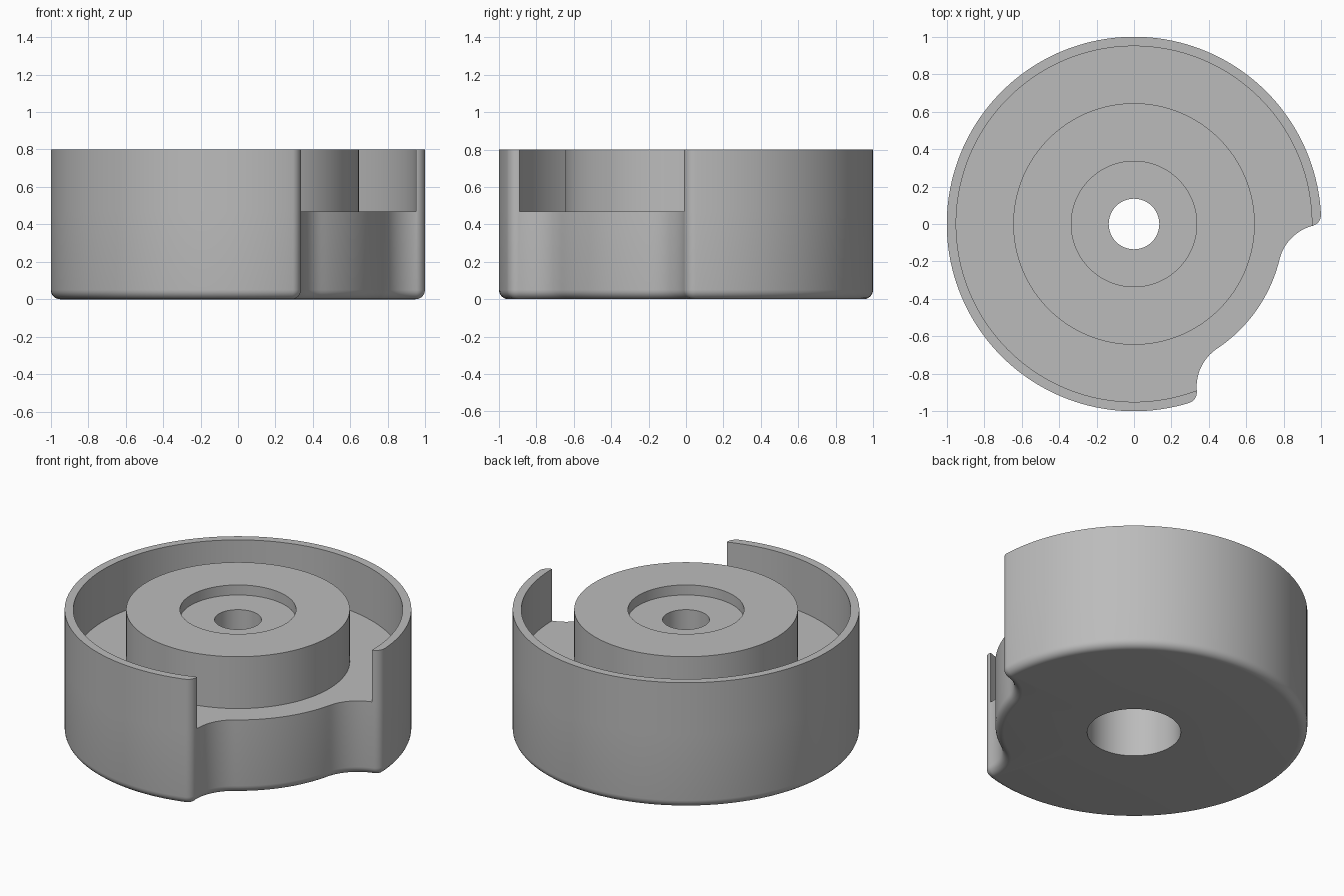
import bpy
import bmesh
from math import radians, cos, sin, acos, atan2, pi
from mathutils import Vector

if "Cube" in bpy.data.objects:
    bpy.data.objects.remove(bpy.data.objects["Cube"], do_unlink=True)

# Main dimensions
HEIGHT, FLOOR, RECESS, BORE_STEP = 0.8, 0.47, 0.736, 0.45
OUTER, INNER, VALLEY, HUB = 1.0, 0.95, 0.8, 0.645
COVE, CORNER, ROUND = 0.246, 0.06, 0.05
NOTCH_AXIS = radians(-35)
COVE_ANGLE = radians(21.3)


def polar(r, a):
    return Vector((r * cos(a), r * sin(a)))


def arc(centre, r, a, b, steps):
    return [centre + polar(r, a + (b - a) * i / steps) for i in range(steps + 1)]


# Centres of the concave cove and the convex corner, tangent to each other
cove_r, corner_r = VALLEY + COVE, OUTER - CORNER
corner_angle = COVE_ANGLE + acos(
    (cove_r ** 2 + corner_r ** 2 - (COVE + CORNER) ** 2) / (2 * cove_r * corner_r))
cove_c, corner_c = polar(cove_r, COVE_ANGLE), polar(corner_r, corner_angle)
link = corner_c - cove_c
link_angle = atan2(link.y, link.x)


def outline(inset):
    """Closed notched outline as (point, carries_wall) pairs."""
    zero = Vector((0, 0))
    low = arc(zero, VALLEY - inset, 0, COVE_ANGLE, 12)
    low += arc(cove_c, COVE + inset, COVE_ANGLE + pi, link_angle, 14)[1:]
    high = arc(corner_c, CORNER - inset, link_angle - pi, corner_angle, 10)
    high += arc(zero, OUTER - inset, corner_angle, pi, 64)[1:]
    half = [(p, False) for p in low] + [(p, True) for p in high]
    mirrored = [(Vector((p.x, -p.y)), w) for p, w in reversed(half[1:-1])]
    return half + mirrored


base = outline(0)


def circle_ring(r, z):
    return [(*(p.normalized() * r), z) for p, _ in base]


def outline_ring(inset, z):
    return [(*p, z) for p, _ in outline(inset)]


def wall_ring(r, z):
    """Wall points at radius r (None keeps the outline); notch stays at floor."""
    return [(*(p.normalized() * r if r else p), z) if wall else (*p, FLOOR)
            for p, wall in base]


# Stepped bore and rounded bottom edge
rings = [circle_ring(0.135, RECESS), circle_ring(0.135, BORE_STEP),
         circle_ring(0.27, BORE_STEP), circle_ring(0.27, 0)]
for i in range(7):
    t = i / 6 * pi / 2
    rings.append(outline_ring(ROUND * (1 - sin(t)), ROUND * (1 - cos(t))))
# Outer skin, rim wall, floor, hub and recess
rings += [outline_ring(0, FLOOR), wall_ring(None, HEIGHT),
          wall_ring(INNER, HEIGHT), wall_ring(INNER, FLOOR),
          circle_ring(HUB, FLOOR), circle_ring(HUB, HEIGHT),
          circle_ring(0.335, HEIGHT), circle_ring(0.335, RECESS)]

# Loft all rings into one closed body
bm = bmesh.new()
loops = [[bm.verts.new(p) for p in ring] for ring in rings]
n = len(base)
for k, a in enumerate(loops):
    b = loops[(k + 1) % len(loops)]
    for i in range(n):
        j = (i + 1) % n
        bm.faces.new((a[i], a[j], b[j], b[i]))
bmesh.ops.remove_doubles(bm, verts=bm.verts, dist=0.0001)
bmesh.ops.recalc_face_normals(bm, faces=bm.faces)
mesh = bpy.data.meshes.new("notched_cup_body")
bm.to_mesh(mesh)
bm.free()

body = bpy.data.objects.new("notched_cup_body", mesh)
bpy.context.collection.objects.link(body)
body.rotation_euler.z = NOTCH_AXIS

# Plain grey material
grey = bpy.data.materials.new("plain_grey")
grey.use_nodes = True
colour = (0.5, 0.5, 0.5, 1)
grey.diffuse_color = colour
grey.node_tree.nodes["Principled BSDF"].inputs["Base Color"].default_value = colour
mesh.materials.append(grey)

bpy.ops.object.select_all(action="DESELECT")
body.select_set(True)
bpy.context.view_layer.objects.active = body
bpy.ops.object.shade_smooth_by_angle(angle=radians(30))
